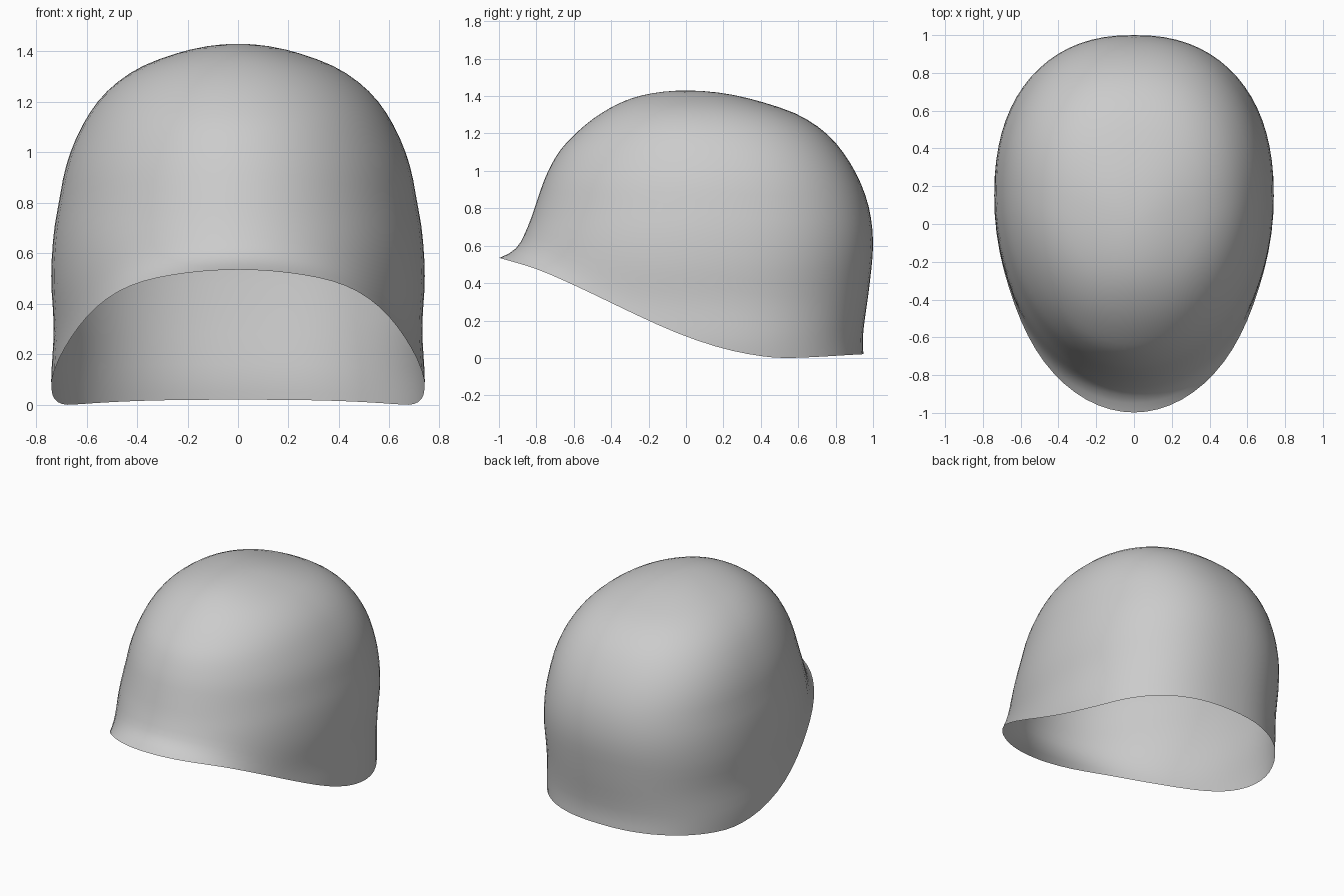
import bpy
import bmesh
from math import sin, cos, pi, sqrt, exp

default_cube = bpy.data.objects.get("Cube")
if default_cube:
    bpy.data.objects.remove(default_cube, do_unlink=True)

TOP = 1.43
CENTRE = 0.15
SEGMENTS, RINGS = 72, 30


def smooth_curve(points):
    """Return a smooth function passing through the (input, output) points."""
    points = sorted(points)
    xs, ys = zip(*points)
    last = len(xs) - 1

    def slope(i):
        lo, hi = max(i - 1, 0), min(i + 1, last)
        return (ys[hi] - ys[lo]) / (xs[hi] - xs[lo])

    def evaluate(x):
        x = min(max(x, xs[0]), xs[last])
        i = 0
        while i < last - 1 and x > xs[i + 1]:
            i += 1
        step = xs[i + 1] - xs[i]
        t = (x - xs[i]) / step
        u = 1 - t
        return (ys[i] * u * u * (1 + t + t) + ys[i + 1] * t * t * (1 + u + u)
                + step * t * u * (slope(i) * u - slope(i + 1) * t))

    return evaluate


def height_profile(points):
    """Profile against depth below the crown, so the top comes out round."""
    return smooth_curve([(sqrt(TOP - z), value) for value, z in points])


# Outlines of the dome: (distance, height)
front = height_profile([(0, TOP), (.25, 1.4), (.45, 1.31), (.6, 1.19), (.68, 1.1),
                        (.75, .97), (.79, .86), (.83, .74), (.865, .64), (.885, .53),
                        (.89, 0)])
back = height_profile([(0, TOP), (.2, 1.415), (.4, 1.37), (.6, 1.3), (.75, 1.2),
                       (.86, 1.07), (.94, .92), (.985, .77), (1, .6), (.98, .38),
                       (.955, .2), (.945, .1), (.95, 0)])
width = height_profile([(0, TOP), (.25, 1.39), (.4, 1.33), (.53, 1.23), (.62, 1.1),
                        (.68, .95), (.71, .8), (.73, .68), (.74, .5), (.73, .3),
                        (.74, .1), (.735, 0)])
# Height of the open rim along the length
rim = smooth_curve([(-1, .535), (-.8, .475), (-.6, .39), (-.2, .2), (0, .115),
                    (.2, .05), (.4, .01), (.55, 0), (.95, .02)])


def shell_point(angle, level):
    """Point on the shell; level runs from the rim (0) to the crown (1)."""
    c, s = cos(angle), sin(angle)
    power = 1 if c > 0 else 2 / 2.3
    along = abs(c) ** power
    across = abs(s) ** power * (1 if s > 0 else -1)
    rim_y = CENTRE - 1.15 * along if c > 0 else CENTRE + .8 * along
    rim_z = rim(rim_y)
    depth = sqrt(TOP - rim_z) * (1 - level)
    z = TOP - depth * depth
    middle = CENTRE * min(1, depth / .6)
    if c > 0:
        # Brim flare, tight at the front and softer towards the sides
        flare = .113 * exp(-(z - rim_z) / (.04 + .12 * (1 - c)))
        y = middle - (front(depth) + flare + middle) * along
    else:
        y = middle + (back(depth) - middle) * along
    return width(depth) * across, y, z


# Shell: rings lofted from the rim to the crown, left open underneath
bm = bmesh.new()
rings = []
for r in range(RINGS):
    level = (r / RINGS) ** 1.3
    rings.append([bm.verts.new(shell_point(2 * pi * k / SEGMENTS, level))
                  for k in range(SEGMENTS)])
crown = bm.verts.new((0, 0, TOP))
for k in range(SEGMENTS):
    n = (k + 1) % SEGMENTS
    for low, high in zip(rings, rings[1:]):
        bm.faces.new((low[k], low[n], high[n], high[k]))
    bm.faces.new((rings[-1][k], rings[-1][n], crown))
bmesh.ops.recalc_face_normals(bm, faces=bm.faces)
bm.faces.ensure_lookup_table()
if bm.faces[-1].normal.z < 0:
    bmesh.ops.reverse_faces(bm, faces=bm.faces)

mesh = bpy.data.meshes.new("helmet_shell")
bm.to_mesh(mesh)
bm.free()
shell = bpy.data.objects.new("helmet_shell", mesh)
bpy.context.collection.objects.link(shell)

# Plain grey
grey = bpy.data.materials.new("light grey")
grey.use_nodes = True
colour = (.6, .6, .6, 1)
grey.diffuse_color = colour
grey.node_tree.nodes["Principled BSDF"].inputs["Base Color"].default_value = colour
mesh.materials.append(grey)

bpy.context.view_layer.objects.active = shell
shell.select_set(True)
bpy.ops.object.shade_smooth_by_angle()
